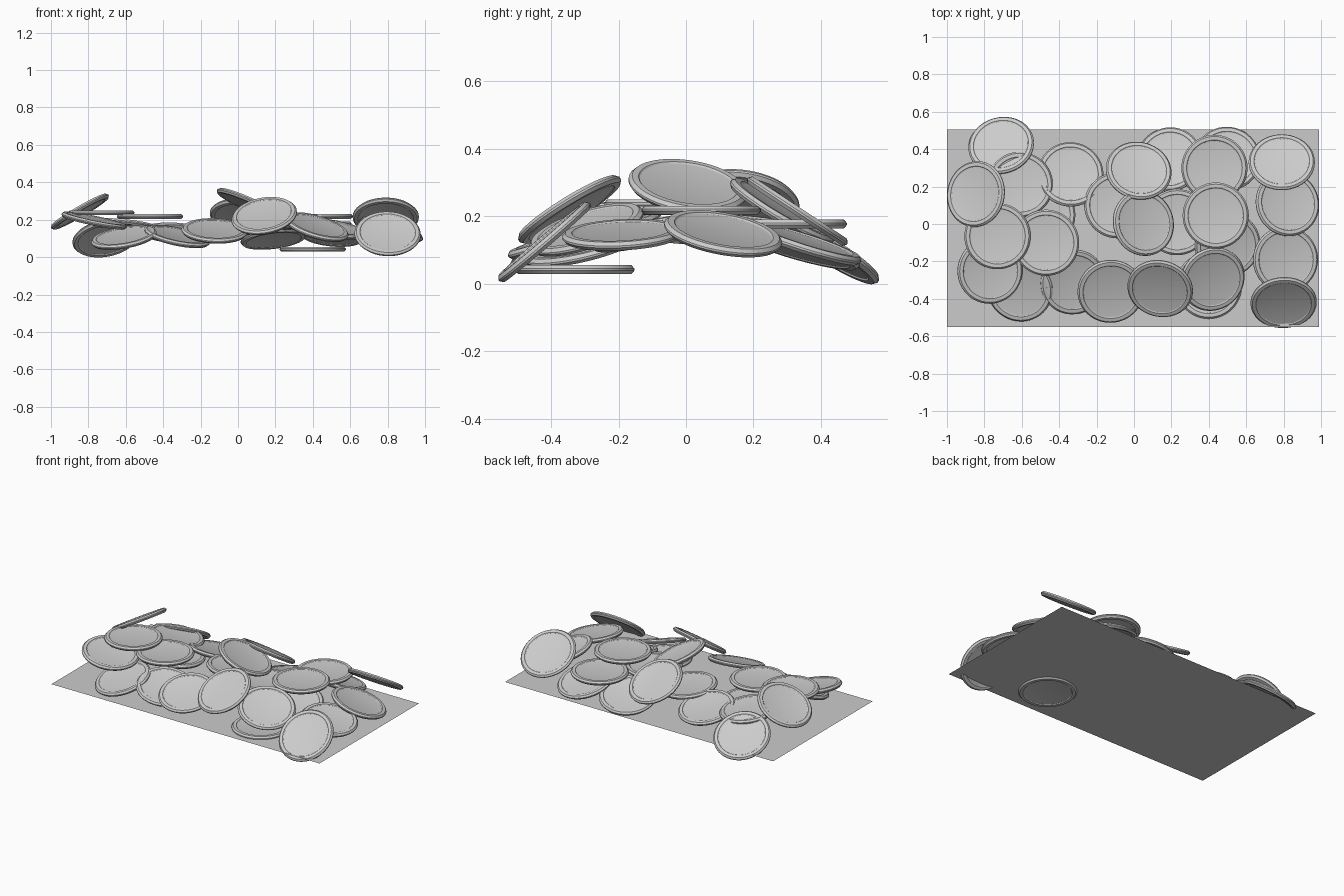
import bpy, bmesh, math
from mathutils import Vector

if "Cube" in bpy.data.objects:
    bpy.data.objects.remove(bpy.data.objects["Cube"])

# Half profile of one coin: raised rim, bevelled edge, sunken face (radius, height)
HALF = [(0, .0075), (.138, .0075), (.145, .009), (.149, .013), (.168, .013), (.177, .003)]
PROFILE = HALF + [(r, -z) for r, z in reversed(HALF)]
SIDES = 48


def coin_mesh():
    bm = bmesh.new()
    vs = [bm.verts.new((r, 0, z)) for r, z in PROFILE]
    edges = [bm.edges.new(p) for p in zip(vs, vs[1:])]
    bmesh.ops.spin(bm, geom=vs + edges, cent=(0, 0, 0), axis=(0, 0, 1),
                   angle=2 * math.pi, steps=SIDES)
    bmesh.ops.remove_doubles(bm, verts=bm.verts, dist=1e-4)
    bmesh.ops.recalc_face_normals(bm, faces=bm.faces)
    me = bpy.data.meshes.new("coin")
    bm.to_mesh(me)
    bm.free()
    return me


def add_coin(mesh, name, x, y, z, nx=0, ny=0):
    """Place a coin whose upward axis leans by (nx, ny)."""
    ob = bpy.data.objects.new(name, mesh)
    bpy.context.collection.objects.link(ob)
    up = Vector((nx, ny, math.sqrt(1 - nx * nx - ny * ny)))
    ob.rotation_mode = 'QUATERNION'
    ob.rotation_quaternion = Vector((0, 0, 1)).rotation_difference(up)
    ob.location = (x, y, z)
    return ob


coin = coin_mesh()

# Coins lying flat: x, y, z
flat = [(-.73, -.065, .237), (-.47, -.10, .217), (.437, .045, .218),
        (.43, .30, .177), (.40, -.33, .042)]

# Leaning coins: x, y, z, lean x, lean y
leaning = [
    (-.71, .42, .10, -.15, .52), (-.845, .16, .243, -.5, .1),
    (-.61, .21, .17, .1, .12), (-.77, -.25, .195, .2, -.08),
    (-.61, -.35, .105, -.16, -.28), (-.34, .265, .13, .05, .25),
    (-.325, -.31, .11, .2, -.22), (-.125, -.36, .14, .04, -.33),
    (.14, -.345, .22, -.15, -.52), (.42, -.295, .16, .27, -.3),
    (.50, -.11, .15, .15, -.22), (.50, .35, .12, .1, .3),
    (.19, .345, .10, -.12, .26), (.025, .285, .215, .13, .5),
    (.05, .005, .287, .40, .14), (.79, .33, .215, 0, .55),
    (.82, .11, .148, .3, .17), (.81, -.19, .145, .2, -.05),
    (.80, -.42, .124, .03, -.65), (.23, .01, .165, .05, .03),
    (-.09, .10, .15, .08, .08), (-.49, .05, .14, .08, .05),
]
for i, c in enumerate(flat):
    first = add_coin(coin, f"flat_coin_{i + 1}", *c)
for i, c in enumerate(leaning):
    add_coin(coin, f"leaning_coin_{i + 1}", *c)

# Smooth shading with crisp rim edges (mesh shared by all coins)
coin.shade_smooth()
for e, pair in ((e, e.vertices) for e in coin.edges):
    a, b = (coin.vertices[i].co for i in pair)
    if abs(a.z - b.z) < 1e-5 and a.xy.length > .14:
        e.use_edge_sharp = True

# Thin sheet the coins rest on
sheet = bpy.data.meshes.new("base_sheet")
sheet.from_pydata([(-1, -.55, .038), (.99, -.55, .038), (.99, .505, .038), (-1, .505, .038)],
                  [], [(0, 1, 2, 3)])
bpy.context.collection.objects.link(bpy.data.objects.new("base_sheet", sheet))
